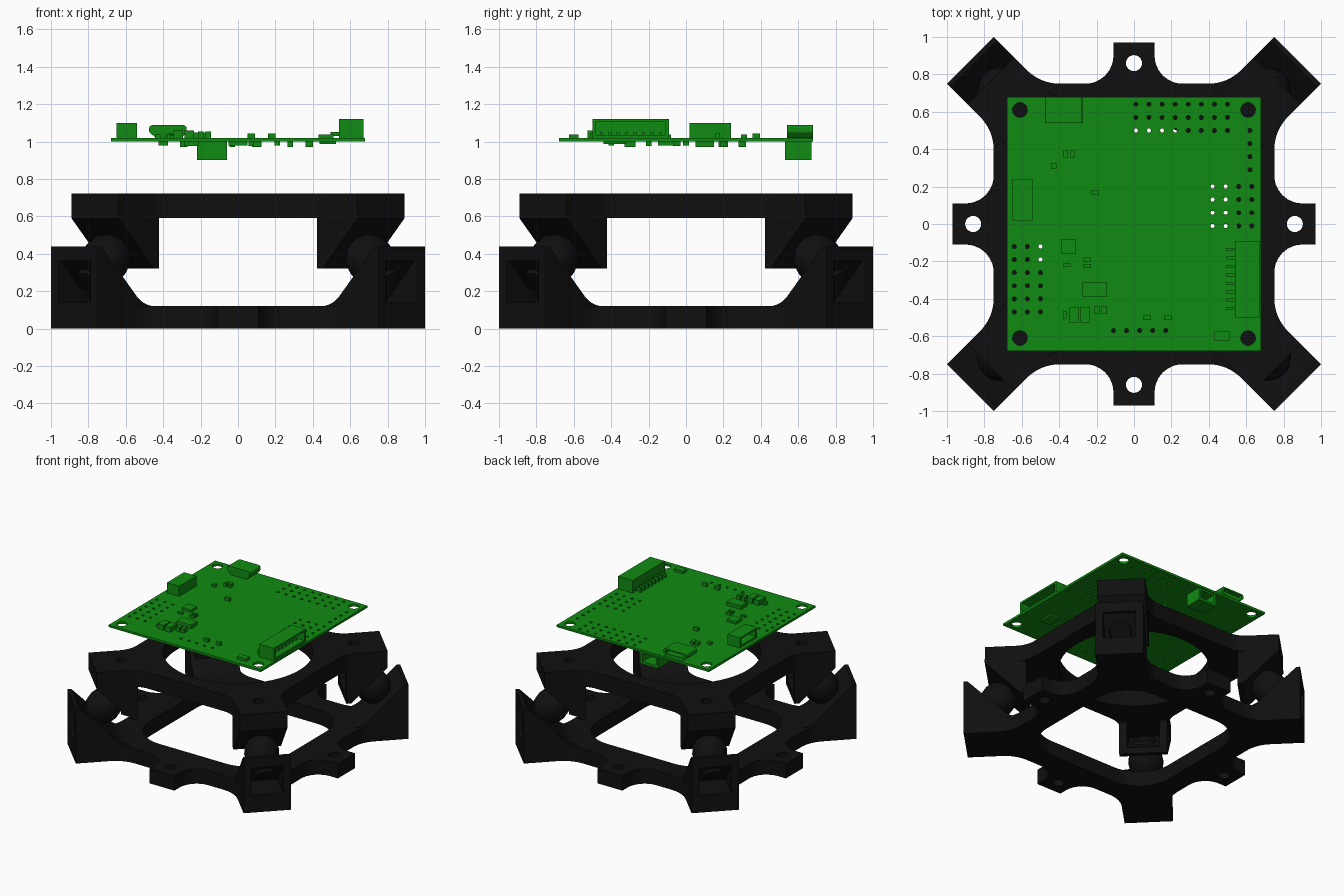
import bpy, bmesh
from math import sin, cos, pi, tan, radians
from mathutils import Vector, Matrix

if "Cube" in bpy.data.objects:
    bpy.data.objects.remove(bpy.data.objects["Cube"])


def material(name, rgb):
    m = bpy.data.materials.new(name)
    m.diffuse_color = (*rgb, 1)
    m.use_nodes = True
    m.node_tree.nodes["Principled BSDF"].inputs["Base Color"].default_value = m.diffuse_color
    return m


BLACK = material("black_plastic", (0.005, 0.005, 0.005))
GREEN = material("board_green", (0.005, 0.26, 0.006))
R = 2 ** 0.5


def make(name, bm, mat, smooth=False):
    bmesh.ops.recalc_face_normals(bm, faces=bm.faces)
    me = bpy.data.meshes.new(name)
    bm.to_mesh(me)
    bm.free()
    ob = bpy.data.objects.new(name, me)
    bpy.context.collection.objects.link(ob)
    me.materials.append(mat)
    if smooth:
        shade(ob)
    return ob


def shade(ob):
    bpy.ops.object.select_all(action='DESELECT')
    ob.select_set(True)
    bpy.context.view_layer.objects.active = ob
    bpy.ops.object.shade_smooth_by_angle(angle=radians(30))


def fillet(pts, n=8):
    """Closed outline; points given as (x, y, r) get a rounded corner."""
    out = []
    for i, p in enumerate(pts):
        c = Vector(p[:2])
        if len(p) == 2:
            out.append(c)
            continue
        a = (Vector(pts[i - 1][:2]) - c).normalized()
        b = (Vector(pts[(i + 1) % len(pts)][:2]) - c).normalized()
        half = a.angle(b) / 2
        mid = c + (a + b).normalized() * p[2] / sin(half)
        s, e = c + a * p[2] / tan(half) - mid, c + b * p[2] / tan(half) - mid
        for k in range(n + 1):
            t = k / n
            out.append(mid + (s * (1 - t) + e * t).normalized() * p[2])
    return out


def prism(bm, pts, lo, hi, mat=Matrix()):
    """Extrude an outline from lo to hi along local z."""
    vs = [bm.verts.new(mat @ Vector((p[0], p[1], lo))) for p in pts]
    f = bm.faces.new(vs)
    ex = bmesh.ops.extrude_face_region(bm, geom=[f])
    up = mat.to_3x3() @ Vector((0, 0, hi - lo))
    bmesh.ops.translate(bm, vec=up, verts=[v for v in ex["geom"] if isinstance(v, bmesh.types.BMVert)])


def circle(x, y, r, n=24):
    return [(x + r * cos(2 * pi * k / n), y + r * sin(2 * pi * k / n)) for k in range(n)]


def box(bm, x0, x1, y0, y1, z0, z1):
    prism(bm, [(x0, y0), (x1, y0), (x1, y1), (x0, y1)], z0, z1)


def boolean(ob, bm, op):
    cut = make("cutter", bm, ob.data.materials[0])
    m = ob.modifiers.new("bool", 'BOOLEAN')
    m.operation, m.object, m.solver = op, cut, 'EXACT'
    m.use_self = True
    me = bpy.data.meshes.new_from_object(ob.evaluated_get(bpy.context.evaluated_depsgraph_get()))
    ob.modifiers.clear()
    ob.data = me
    bpy.data.objects.remove(cut)


def turn(pts):
    """Repeat a quarter outline around the centre."""
    out = []
    for k in range(4):
        c, s = [(1, 0), (0, 1), (-1, 0), (0, -1)][k]
        out += [(p[0] * c - p[1] * s, p[0] * s + p[1] * c, *p[2:]) for p in pts]
    return out


# corner frames: local x runs out along the diagonal, local y is up
CORNERS = [Matrix.Rotation(pi / 4 + k * pi / 2, 4, 'Z') @ Matrix.Rotation(pi / 2, 4, 'X') for k in range(4)]


def corner_prisms(profile, half):
    bm = bmesh.new()
    for m in CORNERS:
        prism(bm, profile, -half, half, m)
    return bm


def plate(name, outline, z0, z1, block, pocket, opening, holes, hole_z):
    bm = bmesh.new()
    prism(bm, fillet(turn(outline)), z0, z1)
    ob = make(name, bm, BLACK)
    boolean(ob, corner_prisms(block, 0.1765), 'UNION')
    boolean(ob, corner_prisms(pocket, 0.12), 'DIFFERENCE')
    bm = bmesh.new()
    prism(bm, opening, z0 - 0.1, z1 + 0.1)
    for x, y, r in holes:
        prism(bm, circle(x, y, r), *hole_z)
    boolean(ob, bm, 'DIFFERENCE')
    shade(ob)


# lower frame with four mounting tabs and angled corner seats
plate("lower_frame",
      [(.75, -.11, .15), (.97, -.11), (.97, .11), (.75, .11, .15), (.75, .5, .25),
       (1, .75), (.75, 1), (.5, .75, .25)], 0, .12,
      fillet([(.76, 0), (1.237, 0), (1.237, .44), (1.21, .44), (.89, .12, .2), (.76, .12)]),
      [(.995, .14), (1.3, .14), (1.3, .36), (1.215, .36)],
      fillet(turn([(.58, .58, .28)])), turn([(.86, 0, .043)]), (-.1, .3))

# upper frame with round opening and board screw holes
plate("upper_frame",
      [(.67, .42, .2), (.89, .64), (.64, .89), (.42, .67, .2)], .59, .722,
      [(.775, .32), (.813, .32), (1.082, .589), (1.082, .62), (.775, .62)],
      [(.6, .37), (.778, .37), (.99, .582), (.6, .582)],
      circle(0, 0, .55, 64), turn([(.61, .61, .04)]), (.62, .8))

# rubber dampers between the parallel angled seats, with end caps in the pockets
PROFILE = [(0, -.18), (.075, -.18), (.085, -.155), (.05, -.155), (.05, -.1), (.09, -.1), (.12, -.06),
           (.13, 0), (.12, .06), (.09, .1), (.05, .1), (.05, .155), (.085, .155), (.075, .18), (0, .18)]
for k, m in enumerate(CORNERS):
    bm = bmesh.new()
    vs = [bm.verts.new((r, 0, z)) for r, z in PROFILE]
    es = [bm.edges.new(e) for e in zip(vs, vs[1:])]
    bmesh.ops.spin(bm, geom=vs + es, axis=(0, 0, 1), cent=(0, 0, 0), angle=2 * pi, steps=24)
    bmesh.ops.remove_doubles(bm, verts=bm.verts, dist=1e-4)
    aim = Vector((1, -1, 0)).to_track_quat('Z', 'Y').to_matrix().to_4x4()
    bm.transform(m @ Matrix.Translation((1.0, .37, 0)) @ aim)
    make(f"damper_{k + 1}", bm, BLACK, True)

# circuit board with corner holes and pin holes
bm = bmesh.new()
box(bm, -.68, .68, -.68, .68, 1.0, 1.018)
board = make("circuit_board", bm, GREEN)
bm = bmesh.new()
for x, y, r in turn([(.61, .61, .04)]):
    prism(bm, circle(x, y, r, 12), .9, 1.1)
for x0, y0, nx, ny in [(.01, .5, 8, 3), (.62, .29, 1, 4), (.42, -.01, 4, 4), (-.64, -.47, 3, 6), (-.11, -.57, 5, 1)]:
    for i in range(nx):
        for j in range(ny):
            prism(bm, circle(x0 + i * .07, y0 + j * .07, .012, 6), .9, 1.1)
boolean(board, bm, 'DIFFERENCE')


def socket(name, outer, cavity):
    bm = bmesh.new()
    box(bm, *outer)
    ob = make(name, bm, GREEN)
    bm = bmesh.new()
    box(bm, *cavity)
    boolean(ob, bm, 'DIFFERENCE')


# connectors
socket("side_connector", (.54, .67, -.5, -.09, 1.017, 1.12), (.57, .7, -.48, -.11, 1.035, 1.105))
socket("small_connector", (-.65, -.54, .02, .24, 1.017, 1.1), (-.7, -.57, .04, .22, 1.035, 1.085))
socket("underside_connector", (-.22, -.06, .53, .67, .9, 1.001), (-.2, -.08, .56, .7, .92, .985))
bm = bmesh.new()
side = Matrix.Translation((0, .68, 0)) @ Matrix.Rotation(pi / 2, 4, 'X')
prism(bm, fillet([(-.44, 1.02, .015), (-.3, 1.02, .015), (-.275, 1.05, .015), (-.275, 1.087, .015),
                  (-.475, 1.087, .015), (-.475, 1.05, .015)], 3), 0, .14, side)
usb = make("port_shell", bm, GREEN)
bm = bmesh.new()
box(bm, -.455, -.295, .57, .75, 1.05, 1.075)
boolean(usb, bm, 'DIFFERENCE')

# connector pins
bm = bmesh.new()
for i in range(8):
    y = -.295 + (i - 3.5) * .045
    box(bm, .495, .62, y - .008, y + .008, 1.03, 1.05)
    box(bm, .495, .51, y - .008, y + .008, 1.015, 1.05)
make("connector_pins", bm, GREEN)

# chips on the top (x, y, width, depth, height)
bm = bmesh.new()
for x, y, w, d, h in [
        (-.35, -.12, .08, .08, .02), (-.21, -.35, .13, .08, .03), (-.32, -.485, .05, .085, .04),
        (-.26, -.485, .05, .085, .04), (-.2, -.46, .03, .045, .035), (-.16, -.46, .03, .045, .035),
        (-.36, -.22, .04, .02, .015), (-.25, -.19, .04, .02, .02), (-.25, -.225, .04, .02, .02),
        (.07, -.5, .04, .025, .025), (.18, -.5, .04, .025, .025), (.47, -.6, .08, .05, .02),
        (-.21, .17, .04, .025, .025), (-.365, .375, .025, .04, .025), (-.33, .375, .025, .04, .025),
        (-.43, .31, .03, .03, .02), (-.37, -.485, .02, .04, .02)]:
    box(bm, x - w / 2, x + w / 2, y - d / 2, y + d / 2, 1.017, 1.018 + h)
make("top_chips", bm, GREEN)

# chips on the underside
bm = bmesh.new()
for x, y, w, d, h in [
        (-.29, .1, .04, .1, .03), (-.25, -.2, .08, .03, .025), (-.03, .3, .03, .04, .03),
        (.1, .2, .05, .05, .03), (.07, -.05, .03, .04, .025), (.21, .0, .03, .03, .02),
        (.28, -.3, .03, .06, .03), (.38, .2, .04, .03, .03), (-.4, -.4, .05, .03, .02),
        (.48, -.38, .09, .12, .012), (.0, -.1, .1, .1, .02)]:
    box(bm, x - w / 2, x + w / 2, y - d / 2, y + d / 2, 1.0 - h, 1.001)
make("underside_chips", bm, GREEN)
